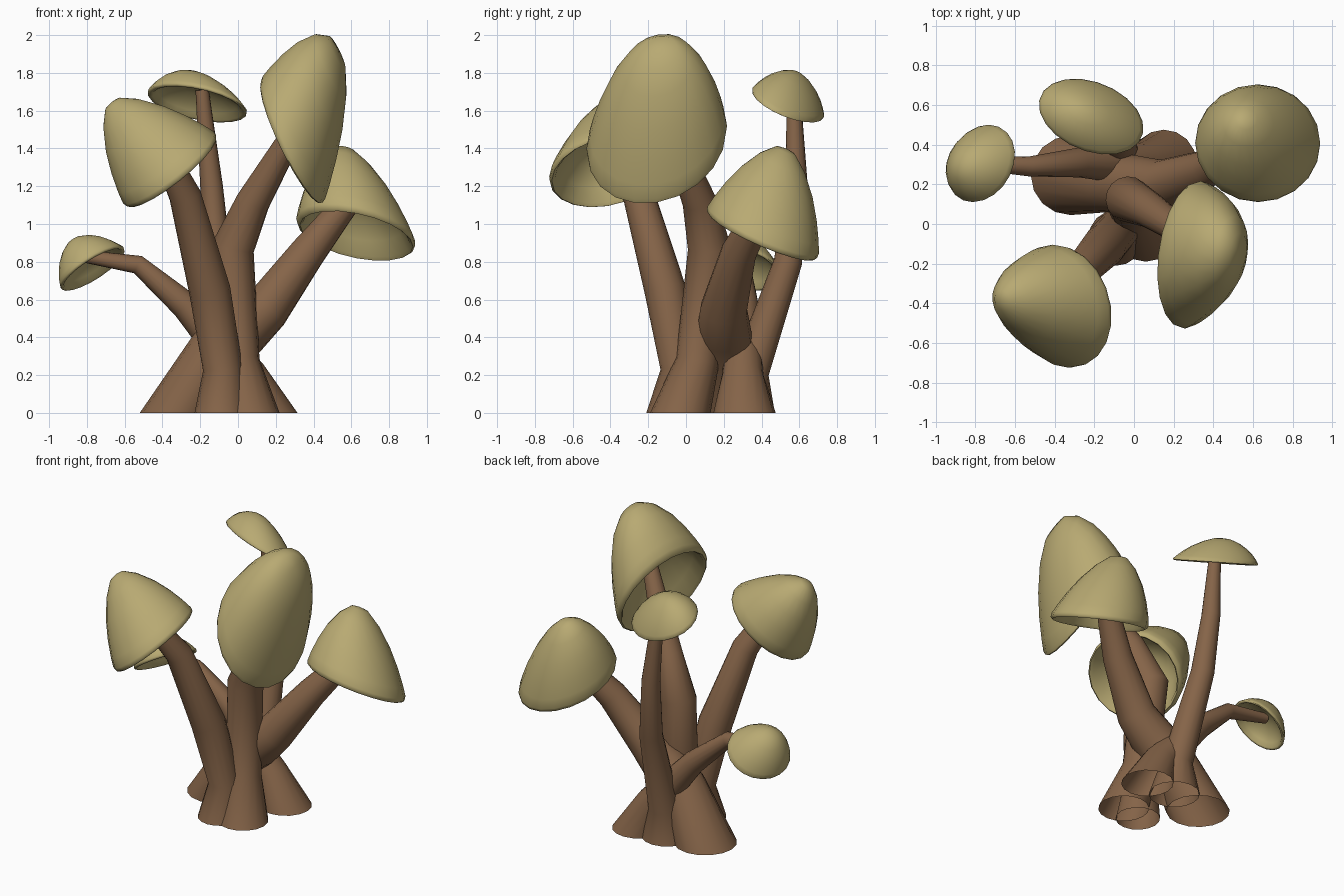
import bpy, bmesh, math
from mathutils import Vector as V

if "Cube" in bpy.data.objects:
    bpy.data.objects.remove(bpy.data.objects["Cube"])


def material(name, color):
    m = bpy.data.materials.new(name)
    m.diffuse_color = (*color, 1)
    m.use_nodes = True
    m.node_tree.nodes["Principled BSDF"].inputs["Base Color"].default_value = m.diffuse_color
    return m


CAP = material("cap_tan", (0.48, 0.40, 0.17))
STEM = material("stem_brown", (0.235, 0.127, 0.065))


def finish(name, bm, mat, angle):
    bmesh.ops.recalc_face_normals(bm, faces=bm.faces)
    me = bpy.data.meshes.new(name)
    bm.to_mesh(me)
    bm.free()
    me.materials.append(mat)
    ob = bpy.data.objects.new(name, me)
    bpy.context.collection.objects.link(ob)
    bpy.ops.object.select_all(action='DESELECT')
    ob.select_set(True)
    bpy.context.view_layer.objects.active = ob
    bpy.ops.object.shade_smooth_by_angle(angle=math.radians(angle))


def bridge(bm, a, b):
    n = len(a)
    for i in range(n):
        bm.faces.new((a[i], a[(i + 1) % n], b[(i + 1) % n], b[i]))


# Cap profiles (radius, height): outer bell, then rolled lip and hollow underside
OUTER = [(.13, .975), (.35, .83), (.6, .6), (.79, .37), (.93, .16), (1, .03)]
INNER = [(.99, -.02), (.95, -.04), (.9, -.01), (.8, .15), (.6, .33), (.3, .47)]


# u, v are the rim half-axes, w points from rim centre to tip, blunt < 1 is fuller
def cap(name, center, u, v, w, blunt, sides=20):
    c, u, v, w = V(center), V(u), V(v), V(w)
    bm = bmesh.new()
    rings = []
    for r, h in [(r ** blunt, h) for r, h in OUTER] + INNER:
        rings.append([bm.verts.new(c + w * h + r * (u * math.cos(a) + v * math.sin(a)))
                      for a in (2 * math.pi * i / sides for i in range(sides))])
    for a, b in zip(rings, rings[1:]):
        bridge(bm, a, b)
    for ring, h in ((rings[0], 1), (rings[-1], .52)):
        pole = bm.verts.new(c + w * h)
        for i in range(sides):
            bm.faces.new((ring[i], ring[(i + 1) % sides], pole))
    finish(name, bm, CAP, 60)


# Tapered open-bottomed stem swept along points (x, y, z, radius); first ring lies flat
def stem(name, path, sides=16):
    pts = [V(p[:3]) for p in path]
    bm = bmesh.new()
    rings = []
    side = V((1, 0, 0))
    for i, p in enumerate(pts):
        if i == 0:
            t = V((0, 0, 1))
        else:
            t = (p - pts[i - 1]).normalized()
            if i < len(pts) - 1:
                t += (pts[i + 1] - p).normalized()
            t.normalize()
        side = (side - t * side.dot(t)).normalized()
        other = t.cross(side)
        rings.append([bm.verts.new(p + path[i][3] * (side * math.cos(a) + other * math.sin(a)))
                      for a in (2 * math.pi * k / sides for k in range(sides))])
    for a, b in zip(rings, rings[1:]):
        bridge(bm, a, b)
    bm.faces.new(rings[-1])
    finish(name, bm, STEM, 45)


# Front left mushroom
stem("front_left_stem", [(-.09, -.07, 0, .14), (-.08, -.03, .23, .105), (-.15, -.11, .65, .11),
                         (-.28, -.25, 1.15, .085), (-.40, -.40, 1.40, .06)])
cap("front_left_cap", (-.36, -.415, 1.29), (.24, 0, .19), (-.04, .31, .05), (-.31, .03, .355), .88)

# Tall front right mushroom
stem("tall_stem", [(.06, -.03, 0, .16), (0, .06, .27, .115), (-.03, .125, .87, .115),
                   (.08, .07, 1.12, .09), (.36, -.12, 1.6, .05)])
cap("tall_cap", (.29, -.155, 1.445), (-.165, 0, .325), (.04, .372, .06), (.24, .01, .475), .65)

# Back right mushroom
stem("right_stem", [(-.32, .245, 0, .2), (-.12, .21, .32, .15), (.02, .2, .43, .145),
                    (.15, .2, .55, .125), (.37, .28, .85, .095), (.6, .43, 1.14, .065)])
cap("right_cap", (.625, .405, .955), (.315, 0, -.06), (0, .295, -.125), (-.06, .125, .445), .86)

# Back mushroom
stem("back_stem", [(-.07, .31, 0, .16), (-.07, .34, .22, .1), (-.11, .54, .8, .075),
                   (-.14, .585, 1.2, .06), (-.19, .57, 1.71, .035)])
cap("back_cap", (-.215, .54, 1.64), (.24, -.13, -.01), (.11, .14, -.1), (-.02, .045, .16), .82)

# Small left mushroom
stem("left_stem", [(.15, .31, 0, .165), (.04, .3, .2, .11), (-.28, .31, .57, .075),
                   (-.53, .29, .785, .05), (-.82, .31, .83, .033)])
cap("left_cap", (-.77, .305, .765), (.165, 0, .11), (.04, .195, -.04), (-.1, .01, .15), .75)
